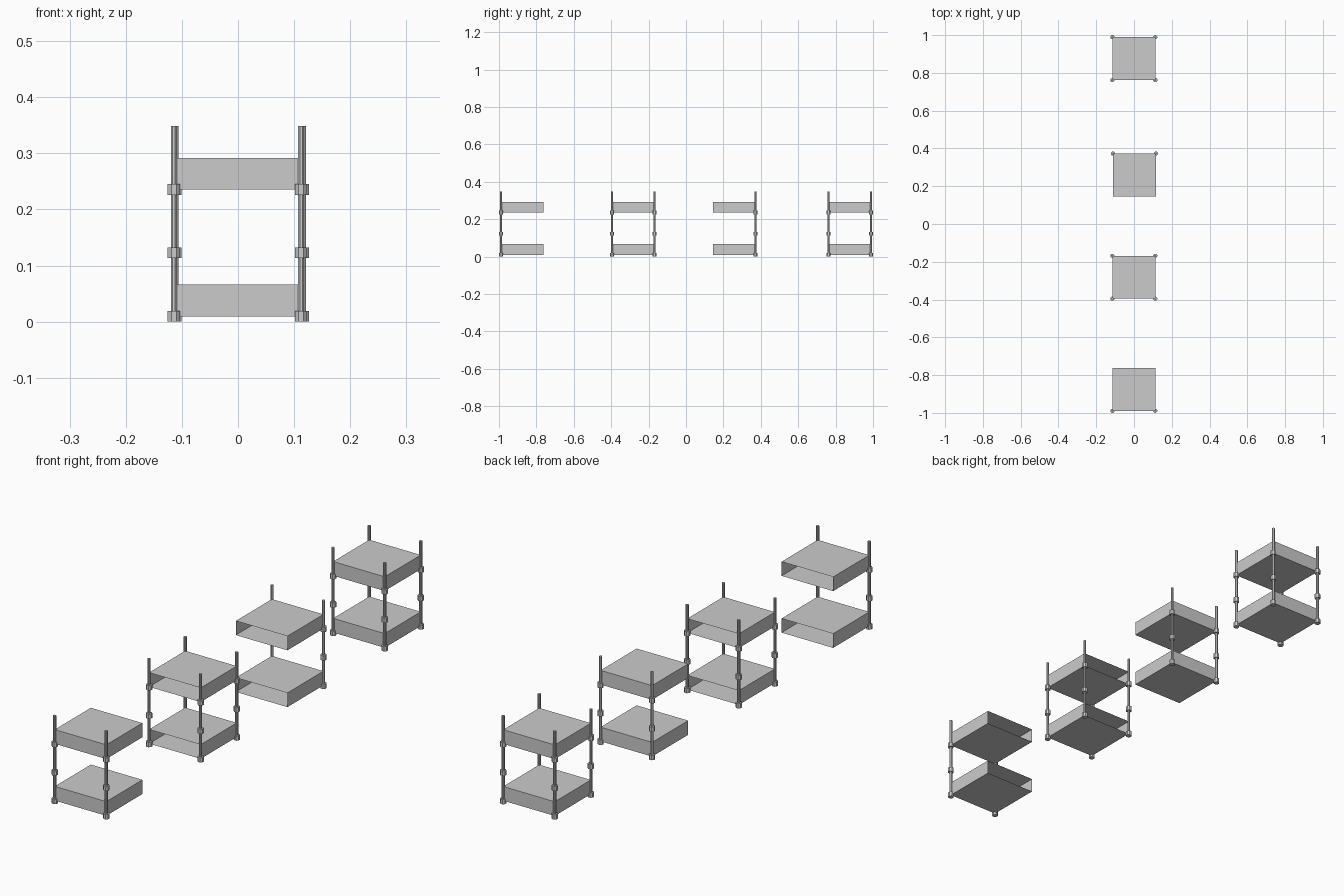
import bpy, bmesh
from mathutils import Matrix, Vector

if "Cube" in bpy.data.objects:
    bpy.data.objects.remove(bpy.data.objects["Cube"])

W = 0.227      # module width and depth
STEP = 0.113   # post segment length
Z0 = 0.0095    # height of the lowest node centre
H = STEP / 2   # tray height


def make_object(name, bm):
    me = bpy.data.meshes.new(name)
    bm.to_mesh(me)
    bm.free()
    ob = bpy.data.objects.new(name, me)
    bpy.context.collection.objects.link(ob)


def add_prism(bm, x, y, z0, z1, width):
    # octagonal prism with flats facing the axes
    r = width / 2 / 0.9239
    m = Matrix.Translation((x, y, (z0 + z1) / 2)) @ Matrix.Rotation(0.3927, 4, 'Z')
    bmesh.ops.create_cone(bm, cap_ends=True, segments=8, radius1=r, radius2=r,
                          depth=z1 - z0, matrix=m)


def trays(name, cx, cy, open_sides):
    # thin sheet boxes, with the connecting ends left open
    for label, z in (("lower", Z0), ("upper", Z0 + 2 * STEP)):
        bm = bmesh.new()
        m = Matrix.Translation((cx, cy, z + H / 2)) @ Matrix.Diagonal((W, W, H, 1))
        bmesh.ops.create_cube(bm, size=1, matrix=m)
        bm.normal_update()
        ends = [f for f in bm.faces
                if any(f.normal.dot(Vector((0, s, 0))) > 0.9 for s in open_sides)]
        bmesh.ops.delete(bm, geom=ends, context='FACES_ONLY')
        make_object(f"{name}_{label}_tray", bm)


def posts(name, cx, cy, rows):
    for row in rows:
        for side in (-1, 1):
            x, y = cx + side * W / 2, cy + row * W / 2
            tag = ("front" if row < 0 else "back") + ("_left" if side < 0 else "_right")
            # upright
            bm = bmesh.new()
            add_prism(bm, x, y, Z0, Z0 + 3 * STEP, 0.0107)
            make_object(f"{name}_{tag}_post", bm)
            # three collars along the upright
            bm = bmesh.new()
            for i in range(3):
                zc = Z0 + i * STEP
                add_prism(bm, x, y, zc - 0.0095, zc + 0.0095, 0.0215)
            make_object(f"{name}_{tag}_collars", bm)


# name, centre x, centre y, open tray ends, post rows
modules = [
    ("front_end", -0.001, -0.8755, (1,), (-1,)),
    ("middle", -0.001, -0.282, (-1, 1), (-1, 1)),
    ("back_end", 0.002, 0.259, (-1,), (1,)),
    ("single", -0.001, 0.8755, (), (-1, 1)),
]
for name, cx, cy, open_sides, rows in modules:
    trays(name, cx, cy, open_sides)
    posts(name, cx, cy, rows)
